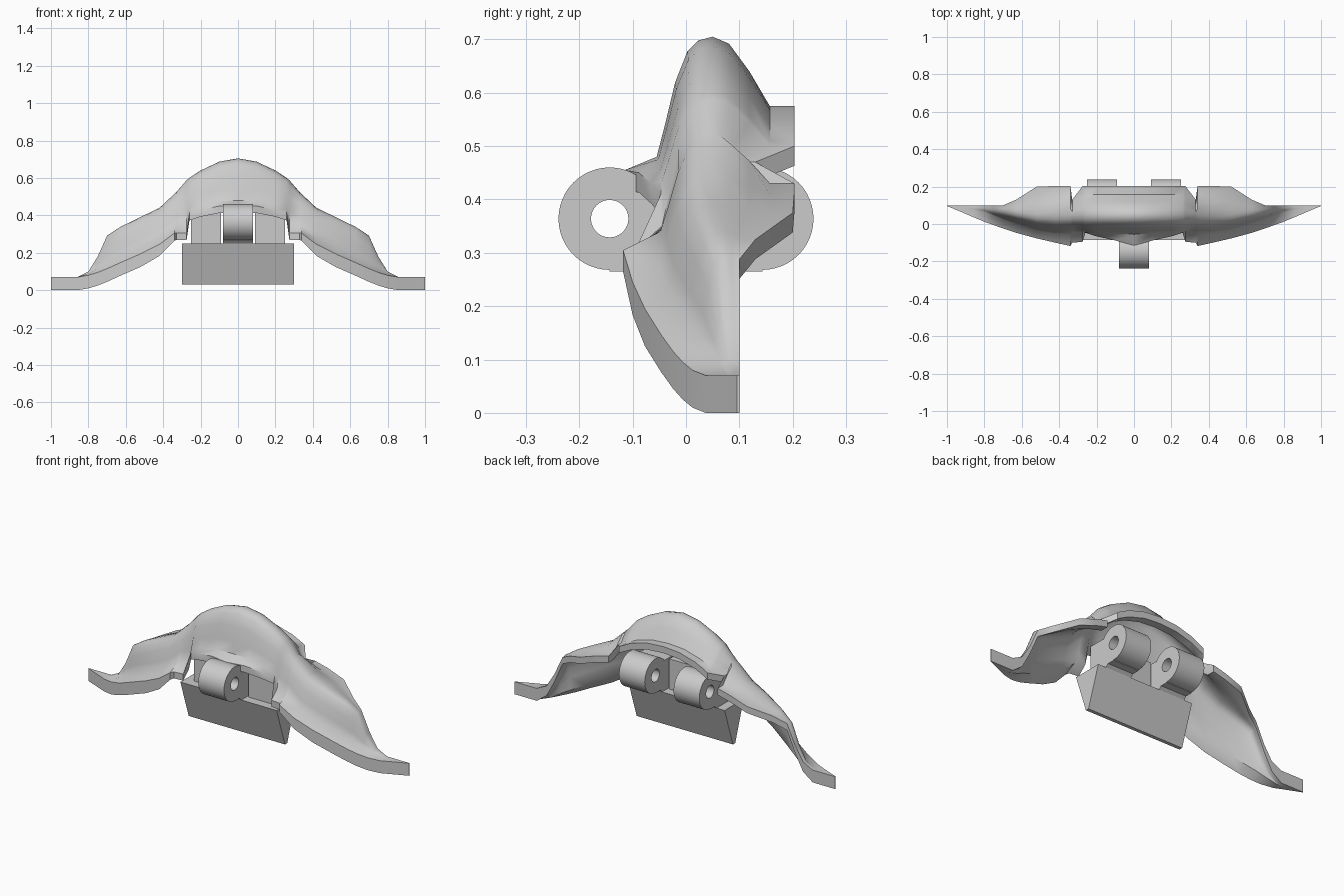
import bpy, bmesh, math
from mathutils import Vector

cube = bpy.data.objects.get("Cube")
if cube:
    bpy.data.objects.remove(cube, do_unlink=True)

grey = bpy.data.materials.new("plain_grey")
grey.use_nodes = True
colour = (0.6, 0.6, 0.6, 1)
grey.diffuse_color = colour
grey.node_tree.nodes["Principled BSDF"].inputs["Base Color"].default_value = colour


def finish(name, bm, angle=40):
    """Turn a bmesh into a shaded, coloured object."""
    bmesh.ops.remove_doubles(bm, verts=bm.verts, dist=0.0001)
    bmesh.ops.recalc_face_normals(bm, faces=bm.faces)
    mesh = bpy.data.meshes.new(name)
    bm.to_mesh(mesh)
    bm.free()
    mesh.materials.append(grey)
    obj = bpy.data.objects.new(name, mesh)
    bpy.context.collection.objects.link(obj)
    bpy.ops.object.select_all(action='DESELECT')
    obj.select_set(True)
    bpy.context.view_layer.objects.active = obj
    bpy.ops.object.shade_smooth_by_angle(angle=math.radians(angle))
    return obj


def extrude_profile(name, profile, x0, x1):
    """Closed prism along x from a (y, z) profile."""
    bm = bmesh.new()
    ends = [[bm.verts.new((x, y, z)) for y, z in profile] for x in (x0, x1)]
    for end in ends:
        bm.faces.new(end)
    a, b = ends
    for i in range(len(a)):
        j = (i + 1) % len(a)
        bm.faces.new((a[i], a[j], b[j], b[i]))
    return finish(name, bm)


def barrel(name, y, x0, x1, centre_z=0.364, outer=0.096, inner=0.035, sides=48):
    """Hollow hinge knuckle lying along x."""
    bm = bmesh.new()
    rings = []
    for x, r in ((x0, inner), (x0, outer), (x1, outer), (x1, inner)):
        rings.append([bm.verts.new((x, y + r * math.cos(a), centre_z + r * math.sin(a)))
                      for a in (math.tau * i / sides for i in range(sides))])
    for k in range(len(rings)):
        a, b = rings[k], rings[(k + 1) % len(rings)]
        for i in range(sides):
            j = (i + 1) % sides
            bm.faces.new((a[i], a[j], b[j], b[i]))
    return finish(name, bm)


# Shell stations: x, lip y, lip z, crease y, crease z, ridge z, back y, back z
stations = [
    (0, -.115, .455, -.055, .48, .705, .203, .575),
    (.1, -.088, .45, -.052, .475, .687, .203, .568),
    (.2, -.066, .43, -.048, .455, .64, .203, .54),
    (.26, -.047, .41, -.045, .435, .6, .203, .51),
    (.275, -.095, .305, -.045, .35, .588, .203, .5),
    (.33, -.1, .305, -.045, .345, .524, .13, .47),
    (.34, -.118, .305, -.048, .34, .515, .203, .43),
    (.42, -.1, .245, -.052, .28, .44, .203, .41),
    (.52, -.077, .195, -.035, .235, .392, .2, .375),
    (.63, -.047, .147, 0, .18, .338, .13, .325),
    (.7, -.024, .115, .025, .145, .292, .1, .288),
    (.75, -.006, .095, .045, .12, .18, .1, .18),
    (.8, .012, .08, .065, .09, .1, .1, .1),
    (.86, .037, .07, .075, .07, .07, .1, .07),
    (.93, .067, .07, .085, .07, .07, .1, .07),
    (1, .096, .07, .097, .07, .07, .1, .07),
]
wall_shape = [(0, 0), (.15, .27), (.33, .62), (.55, .88), (.75, .97), (1, 1)]
back_shape = [(.2, .1), (.45, .5), (.7, 1), (1, 1)]


def ramp(value, low, high):
    return max(0, min(1, (value - low) / (high - low)))


def section(row):
    """Outer curve from the front lip over the ridge to the back edge."""
    x, ly, lz, cy, cz, rz, by, bz = row
    ry = .05 + .048 * ramp(abs(x), .55, .85)
    pts = [(ly, lz)]
    pts += [(cy + (ry - cy) * s, cz + (rz - cz) * t) for s, t in wall_shape]
    pts += [(ry + (by - ry) * s, rz + (bz - rz) * t) for s, t in back_shape]
    return [Vector((x, y, z)) for y, z in pts]


def build_shell():
    bm = bmesh.new()
    mirrored = [(-r[0],) + r[1:] for r in reversed(stations[1:])]
    upper, lower = [], []
    for row in mirrored + stations:
        pts = section(row)
        # Thick rim at the lip and tips, thinner sheet over the rest
        rim = .037 + .033 * ramp(abs(row[0]), .33, .45)
        sheet = .037 + .033 * ramp(abs(row[0]), .72, .86)
        upper.append([bm.verts.new(p) for p in pts])
        lower.append([bm.verts.new(p - Vector((0, 0, rim if i < 2 else sheet)))
                      for i, p in enumerate(pts)])
    for grid in (upper, lower):
        for a, b in zip(grid, grid[1:]):
            for i in range(len(a) - 1):
                bm.faces.new((a[i], b[i], b[i + 1], a[i + 1]))
    # Close the front lip, back edge and both tips
    loops = [([r[k] for r in upper], [r[k] for r in lower]) for k in (0, -1)]
    loops += [(upper[k], lower[k]) for k in (0, -1)]
    for a, b in loops:
        for i in range(len(a) - 1):
            bm.faces.new((a[i], a[i + 1], b[i + 1], b[i]))
    return finish("arched_shell", bm, 45)


build_shell()

# Tapered block under the hinge
extrude_profile("wedge_block", [(-.085, .25), (.085, .25), (.01, .03), (-.01, .03)], -.3, .3)

# Hinge knuckles with the arms that carry them
for name, side, x0, x1 in (("front", -1, -.08, .08),
                           ("back_left", 1, .09, .25),
                           ("back_right", 1, -.25, -.09)):
    barrel(name + "_knuckle", side * .143, x0, x1)
    arm = [(-.035, .25), (.085, .25), (.1, .265), (.143, .265), (.143, .3),
           (.1, .33), (.06, .42), (-.035, .42)]
    extrude_profile(name + "_arm", [(side * y, z) for y, z in arm], x0, x1)
